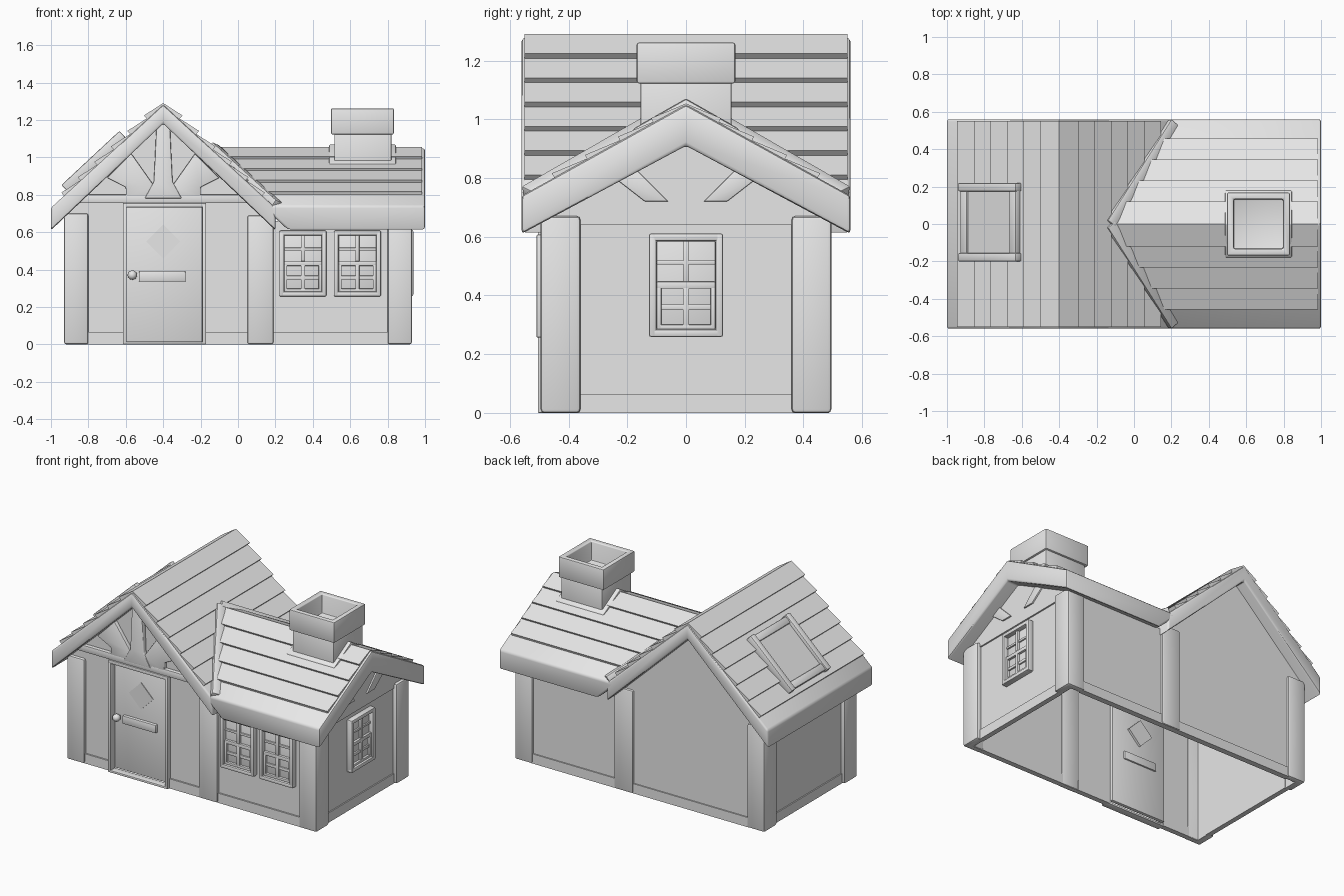
import bpy, bmesh, math
from mathutils import Matrix, Vector

if "Cube" in bpy.data.objects:
    bpy.data.objects.remove(bpy.data.objects["Cube"])

GREY = (0.8, 0.8, 0.8, 1)
mat = bpy.data.materials.new("plain_grey")
mat.use_nodes = True
mat.diffuse_color = GREY
mat.node_tree.nodes["Principled BSDF"].inputs["Base Color"].default_value = GREY
parts = []


def finish(name, bm, bevel=0.0, matrix=None):
    bmesh.ops.recalc_face_normals(bm, faces=bm.faces)
    if bevel:
        edges = [e for e in bm.edges if e.is_manifold and e.calc_face_angle(0) > 0.3]
        bmesh.ops.bevel(bm, geom=edges, offset=bevel, segments=2, profile=0.5,
                        affect='EDGES', clamp_overlap=True)
    if matrix:
        bm.transform(matrix)
    me = bpy.data.meshes.new(name)
    bm.to_mesh(me)
    bm.free()
    me.materials.append(mat)
    ob = bpy.data.objects.new(name, me)
    bpy.context.collection.objects.link(ob)
    parts.append(ob)
    return ob


def add_box(bm, x, y, z):
    size = [b - a for a, b in (x, y, z)]
    mid = [(a + b) / 2 for a, b in (x, y, z)]
    m = Matrix.Translation(mid) @ Matrix.Diagonal((*size, 1))
    return bmesh.ops.create_cube(bm, size=1, matrix=m)["verts"]


def boxes(name, items, bevel=0.0, matrix=None):
    bm = bmesh.new()
    for item in items:
        add_box(bm, *item)
    return finish(name, bm, bevel, matrix)


def prism(name, pts, axis, a, b, bevel=0.0, cut=None):
    """Extrude a 2D outline along an axis, optionally trimmed by a plane."""
    place = {"x": lambda p, d: (d, p[0], p[1]),
             "y": lambda p, d: (p[0], d, p[1]),
             "z": lambda p, d: (p[0], p[1], d)}[axis]
    bm = bmesh.new()
    face = bm.faces.new([bm.verts.new(place(p, a)) for p in pts])
    ext = bmesh.ops.extrude_face_region(bm, geom=[face])["geom"]
    verts = [v for v in ext if isinstance(v, bmesh.types.BMVert)]
    bmesh.ops.translate(bm, verts=verts, vec=Vector(place((0, 0), b - a)))
    if cut:
        geom = bm.verts[:] + bm.edges[:] + bm.faces[:]
        bmesh.ops.bisect_plane(bm, geom=geom, plane_co=cut[0], plane_no=cut[1], clear_inner=True)
        bmesh.ops.holes_fill(bm, edges=[e for e in bm.edges if e.is_boundary])
    return finish(name, bm, bevel)


def hollow(name, x, y, z, wall, depth, bevel):
    """Box with a square shaft sunk into its top."""
    bm = bmesh.new()
    add_box(bm, x, y, z)
    bmesh.ops.recalc_face_normals(bm, faces=bm.faces)
    top = max(bm.faces, key=lambda f: f.calc_center_median().z)
    bmesh.ops.inset_region(bm, faces=[top], thickness=wall)
    inner = bmesh.ops.extrude_face_region(bm, geom=[top])["geom"]
    bmesh.ops.delete(bm, geom=[top], context='FACES')
    bmesh.ops.translate(bm, vec=(0, 0, -depth),
                        verts=[v for v in inner if isinstance(v, bmesh.types.BMVert)])
    finish(name, bm, bevel)


def gable(c, half, ridge, eave, under_ridge, under_eave):
    return [(c, ridge), (c + half, eave), (c + half, under_eave), (c, under_ridge),
            (c - half, under_eave), (c - half, eave)]


def planks(c, ridge, run, drop, n, step=0.022):
    """Saw-tooth outline of overlapping roof courses."""
    ln = math.hypot(run, drop)
    nx, nz = step * drop / ln, step * run / ln
    side = []
    for i in range(1, n + 1):
        dx, z = run * i / n, ridge - drop * i / n
        side += [(dx + nx, z + nz), (dx, z)]
    low = [(run, ridge - drop - 0.03), (0, ridge - 0.03)]
    right = [(c + d, z) for d, z in side + low]
    left = [(c - d, z) for d, z in side + low[:1]]
    return [(c, ridge)] + right + left[::-1]


# Roofs: tall cross gable and a lower wing trimmed along the valley
CX, SLOPE = -0.4, 0.933
prism("main_roof", gable(CX, 0.6, 1.282, 0.73, 1.18, 0.61), "y", -0.56, 0.56, 0.012)
prism("main_roof_planks", planks(CX, 1.29, 0.53, 0.495, 6), "y", -0.55, 0.55)
valley = (Vector((CX, 0, 1.235)), Vector((SLOPE, 0, 1)))
prism("wing_roof", gable(0, 0.56, 1.05, 0.74, 0.91, 0.61), "x", -0.3, 1.0, 0.012, valley)
prism("wing_roof_planks", planks(0, 1.054, 0.45, 0.25, 4, 0.014), "x", -0.3, 0.985, 0, valley)

# Flashing strips lying in the valley
for s, side in ((-1, "front"), (1, "back")):
    a, b = Vector((-0.13, 0, 1.055)), Vector((0.21, 0.54 * s, 0.745))
    along = (b - a).normalized()
    up = Vector((0.75, 0.3 * s, 1)).normalized()
    across = up.cross(along).normalized()
    up = along.cross(across)
    m = Matrix((along, across, up)).transposed().to_4x4()
    m.translation = (a + b) / 2
    half = (b - a).length / 2
    boxes("valley_flashing_" + side, [((-half, half), (-0.028, 0.028), (-0.03, 0.022))], 0.006, m)

# Walls, open underneath, with a doorway in the front
outline = [(0.9, 0), (0.9, 0.66), (0.2, 0.66), (CX, 1.22), (-0.9, 0.74), (-0.9, 0)]
doorway = [(-0.6, 0), (-0.6, 0.74), (-0.19, 0.74), (-0.19, 0)]
prism("front_wall", outline + doorway, "y", -0.475, -0.455)
prism("back_wall", outline, "y", 0.46, 0.48)
prism("right_wall", [(-0.47, 0), (0.47, 0), (0.47, 0.68), (0, 0.95), (-0.47, 0.68)], "x", 0.88, 0.9)
boxes("left_wall", [((-0.9, -0.88), (-0.47, 0.47), (0, 0.74))])
prism("wing_gable_board", [(-0.47, 0.64), (0.47, 0.64), (0.47, 0.68), (0, 0.95), (-0.47, 0.68)],
      "x", 0.89, 0.91)

# Corner and middle posts
for sx, h, nx in ((-1, 0.7, "left"), (1, 0.67, "right")):
    for sy, ny in ((-1, "front"), (1, "back")):
        ell = [(0.93, 0.495), (0.8, 0.495), (0.8, 0.45), (0.885, 0.45), (0.885, 0.36), (0.93, 0.36)]
        prism(f"{ny}_{nx}_post", [(sx * x, sy * y) for x, y in ell], "z", 0, h, 0.012)
for s, ny in ((-1, "front"), (1, "back")):
    y = sorted((s * 0.495, s * 0.45))
    boxes(ny + "_middle_post", [((0.05, 0.19), y, (0, 0.69))], 0.012)

# Base boards
z = (0, 0.065)
boxes("base_boards", [((-0.81, -0.61), (-0.485, -0.45), z), ((-0.18, 0.06), (-0.485, -0.45), z),
                      ((0.18, 0.81), (-0.485, -0.45), z), ((-0.81, 0.81), (0.45, 0.488), z),
                      ((0.875, 0.908), (-0.37, 0.37), z), ((-0.908, -0.875), (-0.37, 0.37), z)])

# Front gable timbers
boxes("gable_beam", [((-0.86, 0.06), (-0.5, -0.46), (0.755, 0.8))], 0.006)
prism("gable_king_post", [(CX - 0.1, 0.78), (CX + 0.1, 0.78), (CX + 0.05, 0.87), (CX + 0.035, 1.2),
                          (CX - 0.035, 1.2), (CX - 0.05, 0.87)], "y", -0.505, -0.46, 0.006)
for s, side in ((-1, "left"), (1, "right")):
    brace = [(0.03, 0.78), (0.2, 0.78), (0.2, 0.84), (0.3, 0.89), (0.17, 1.02), (0.05, 0.85)]
    prism(f"gable_{side}_brace", [(CX + s * x, z) for x, z in brace], "y", -0.5, -0.46, 0.006)
    strut = [(0.06, 0.72), (0.14, 0.72), (0.23, 0.79), (0.17, 0.83)]
    prism(f"wing_gable_{side}_brace", [(s * y, z) for y, z in strut], "x", 0.9, 0.92, 0.004)

# Door with frame, knob, letter slot and diamond panel
boxes("door_frame", [((-0.615, -0.595), (-0.505, -0.455), (0, 0.75)),
                     ((-0.19, -0.17), (-0.505, -0.455), (0, 0.75)),
                     ((-0.615, -0.17), (-0.505, -0.455), (0.732, 0.755)),
                     ((-0.615, -0.17), (-0.505, -0.455), (0, 0.015))], 0.004)
boxes("door", [((-0.6, -0.19), (-0.455, -0.43), (0.015, 0.735))], 0.004)
boxes("letter_slot", [((-0.53, -0.28), (-0.475, -0.42), (0.335, 0.39))], 0.006)
diamond = [(CX, 0.64), (CX + 0.09, 0.55), (CX, 0.46), (CX - 0.09, 0.55)]
prism("door_diamond", diamond, "y", -0.46, -0.415)
bm = bmesh.new()
bmesh.ops.create_uvsphere(bm, u_segments=16, v_segments=10, radius=0.025)
finish("door_knob", bm, 0, Matrix.Translation((-0.565, -0.485, 0.37)))
boxes("knob_stem", [((-0.574, -0.556), (-0.48, -0.445), (0.361, 0.379))])


def window(name, matrix):
    """Two-sash window facing -y, centred on its own origin."""
    w, h, t = 0.126, 0.176, 0.026
    out, sash, bar = (-0.035, 0.01), (-0.022, 0.01), (-0.016, 0.01)
    frame = [((-w, -w + t), out, (-h, h)), ((w - t, w), out, (-h, h)),
             ((-w, w), out, (h - t, h)), ((-w, w), out, (-h, -h + t))]
    boxes(name + "_frame", frame, 0.007, matrix)
    i, low = w - t, -h + t
    bars = [((-i, i), (-0.006, 0.01), (low, h - t)),
            ((-i, i), sash, (-0.012, 0.012)),
            ((-0.011, 0.011), sash, (0.012, h - t)), ((-i, i), bar, (0.07, 0.085)),
            ((-i, -i + 0.016), sash, (low, 0)), ((i - 0.016, i), sash, (low, 0)),
            ((-i, i), sash, (low, low + 0.016)), ((-i, i), bar, (-0.085, -0.065)),
            ((-0.011, 0.011), sash, (low, 0))]
    boxes(name + "_sashes", bars, 0.003, matrix)


window("front_window_inner", Matrix.Translation((0.347, -0.475, 0.432)))
window("front_window_outer", Matrix.Translation((0.638, -0.475, 0.432)))
window("side_window", Matrix.Translation((0.902, 0, 0.435)) @ Matrix.Rotation(math.pi / 2, 4, 'Z'))

# Chimney
hollow("chimney_stack", (0.515, 0.82), (-0.155, 0.155), (0.88, 1.13), 0.05, 0.05, 0.006)
hollow("chimney_cap", (0.497, 0.833), (-0.168, 0.168), (1.122, 1.262), 0.05, 0.13, 0.008)
prism("chimney_flashing", [(-0.18, 0.88), (0.18, 0.88), (0.18, 0.968), (0, 1.07), (-0.18, 0.968)],
      "x", 0.487, 0.845, 0.008)

# Skylight on the left slope
m = Matrix.Translation((-0.755, 0.01, 0.96)) @ Matrix.Rotation(-math.atan(SLOPE), 4, 'Y')
n = (-0.01, 0.04)
boxes("skylight_frame", [((-0.212, 0.212), (-0.21, -0.165), (-0.01, 0.05)),
                         ((-0.212, 0.212), (0.165, 0.21), (-0.01, 0.05)),
                         ((-0.205, -0.155), (-0.18, 0.18), n),
                         ((0.155, 0.205), (-0.18, 0.18), n)], 0.008, m)
boxes("skylight_pane", [((-0.17, 0.17), (-0.18, 0.18), (-0.01, 0.028))], 0, m)

# Smooth the rounded edges and keep flat faces crisp
bpy.ops.object.select_all(action='DESELECT')
for ob in parts:
    ob.select_set(True)
bpy.context.view_layer.objects.active = parts[0]
bpy.ops.object.shade_smooth_by_angle(angle=math.radians(40))
